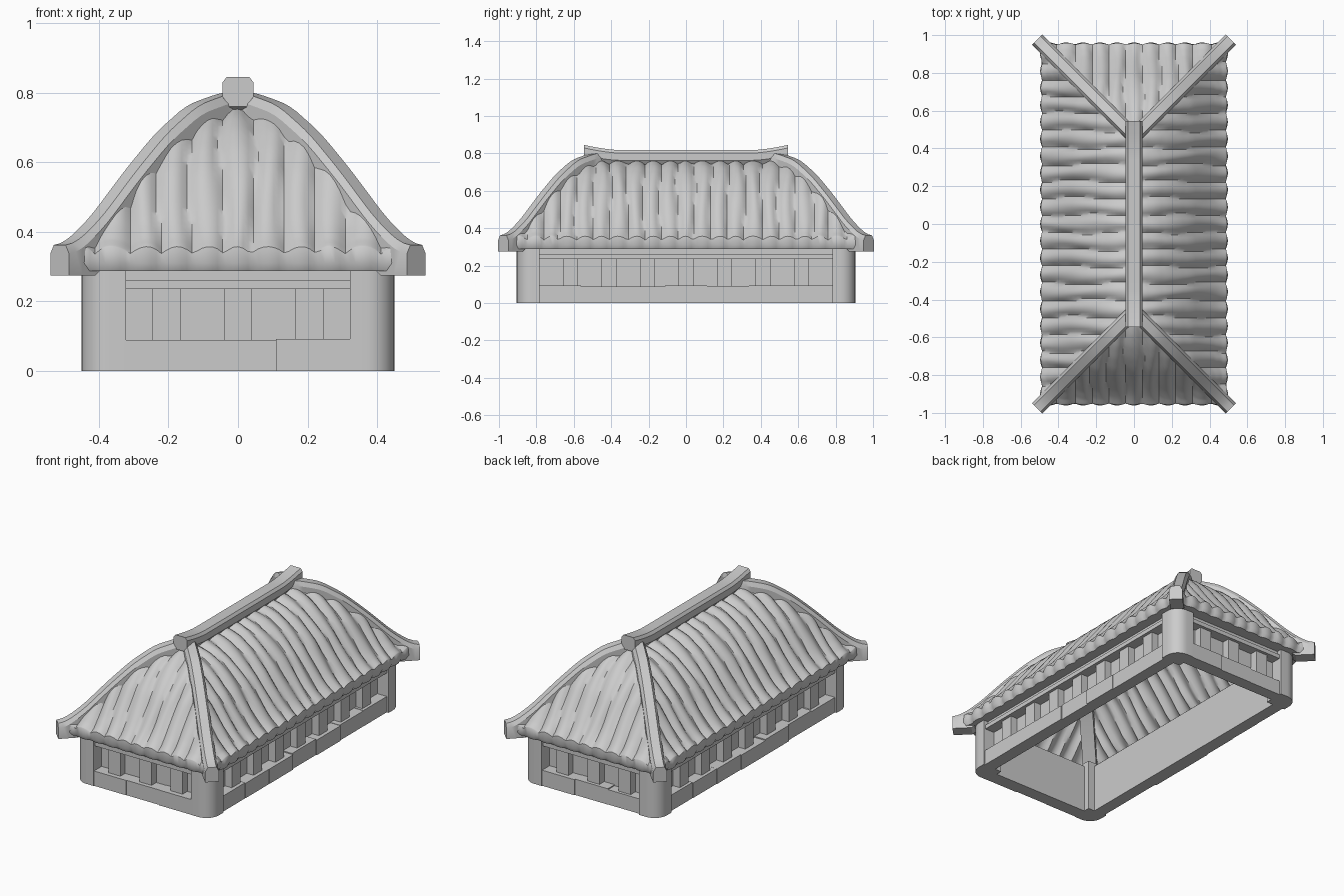
import bpy, bmesh, math, random
from mathutils import Matrix, Vector

random.seed(4)
cube = bpy.data.objects.get("Cube")
if cube:
    bpy.data.objects.remove(cube, do_unlink=True)

grey = bpy.data.materials.new("plain grey")
grey.use_nodes = True
tone = (0.6, 0.6, 0.6, 1)
grey.diffuse_color = tone
grey.node_tree.nodes["Principled BSDF"].inputs["Base Color"].default_value = tone


def finish(name, bm, smooth=None):
    mesh = bpy.data.meshes.new(name)
    bm.to_mesh(mesh)
    bm.free()
    mesh.materials.append(grey)
    obj = bpy.data.objects.new(name, mesh)
    bpy.context.collection.objects.link(obj)
    if smooth:
        bpy.ops.object.select_all(action="DESELECT")
        obj.select_set(True)
        bpy.context.view_layer.objects.active = obj
        bpy.ops.object.shade_smooth_by_angle(angle=math.radians(smooth))
    return obj


def add_box(bm, low, high, turn):
    low, high = Vector(low), Vector(high)
    size = Matrix.Diagonal((*(high - low), 1))
    bmesh.ops.create_cube(bm, size=1, matrix=turn @ Matrix.Translation((low + high) / 2) @ size)


def loft(name, rings, smooth):
    """Skin a row of closed rings and cap both ends."""
    bm = bmesh.new()
    rows = [[bm.verts.new(p) for p in ring] for ring in rings]
    n = len(rows[0])
    for a, b in zip(rows, rows[1:]):
        for i in range(n):
            bm.faces.new((a[i], a[(i + 1) % n], b[(i + 1) % n], b[i]))
    bm.faces.new(rows[0])
    bm.faces.new(rows[-1])
    bmesh.ops.recalc_face_normals(bm, faces=bm.faces)
    return finish(name, bm, smooth)


def height(profile, t):
    for (a, za), (b, zb) in zip(profile, profile[1:]):
        if t <= b:
            return za + (zb - za) * (t - a) / (b - a)
    return profile[-1][1]


# Walls: base course, posts, recessed panels and beams
HALF = 0.464
PITCH = 0.206
sides = (("front", 0.905, 0.327), ("right", 0.45, 0.787), ("back", 0.905, 0.327), ("left", 0.45, 0.787))
for k, (side, d, half) in enumerate(sides):
    turn = Matrix.Rotation(-k * math.pi / 2, 4, "Z")

    def band(part, boxes):
        bm = bmesh.new()
        for low, high in boxes:
            add_box(bm, low, high, turn)
        finish(side + "_" + part, bm)

    blocks = []
    count = 3 if half < 0.5 else 7
    for i in range(count):
        a, b = (-half + 2 * half * j / count for j in (i, i + 1))
        out = d - random.uniform(0, 0.014)
        blocks.append(((a, -out, 0), (b, -d + 0.085, random.uniform(0.088, 0.096))))
    band("base_stones", blocks)
    reach = int(half / PITCH)
    band("posts", [((i * PITCH - 0.04, -d + 0.03, 0.08), (i * PITCH + 0.04, -d + 0.08, 0.25))
                   for i in range(-reach, reach + 1)])
    band("panel", [((-half, -d + 0.075, 0.08), (half, -d + 0.085, 0.29))])
    band("beam", [((-half, -d + 0.012, 0.235), (half, -d + 0.08, 0.26)),
                  ((-half, -d + 0.03, 0.26), (half, -d + 0.08, 0.295))])

# Corner pillars with a rounded outer corner
for name, sx, sy in (("front_right", -1, -1), ("front_left", 1, -1), ("back_right", -1, 1), ("back_left", 1, 1)):
    r = 0.08
    outline = [(0.45 - r + r * math.cos(a), 0.905 - r + r * math.sin(a))
               for a in (i * math.pi / 16 for i in range(9))]
    outline += [(0.322, 0.905), (0.322, 0.782), (0.45, 0.782)]
    loft(name + "_pillar", [[(x * sx, y * sy, z) for x, y in outline] for z in (0, 0.31)], 30)

    # Hip beam curving down to the corner
    hip = [(0.0, 0.805), (0.04, 0.798), (0.13, 0.765), (0.22, 0.685), (0.31, 0.575),
           (0.41, 0.44), (0.48, 0.37), (0.513, 0.36)]
    rings = []
    for i in range(28):
        t = 0.513 * i / 27
        z = (height(hip, max(t - 0.02, 0)) + height(hip, t) + height(hip, min(t + 0.02, 0.513))) / 3
        base = max(0.275, z - 0.14)
        ring = []
        for w, h in ((-0.027, base), (-0.027, z - 0.025), (-0.017, z),
                     (0.017, z), (0.027, z - 0.025), (0.027, base)):
            ring.append(((t + w) * sx, (HALF + t - w) * sy, h))
        rings.append(ring)
    loft(name + "_hip_beam", rings, 30)

# Ridge beam with upturned ends
rings = []
for i in range(33):
    y = -0.545 + 1.09 * i / 32
    lift = 0.027 * max(0, (abs(y) - 0.36) / 0.185) ** 1.5
    top = 0.818 + lift
    half_section = [(0.025, 0.74), (0.027, top - 0.08), (0.045, top - 0.055),
                    (0.045, top - 0.016), (0.033, top)]
    # The beam is undercut beyond the roof top
    if abs(y) > 0.53:
        half_section[0] = (0.025, top - 0.085)
    rings.append([(x, y, z) for x, z in half_section] + [(-x, y, z) for x, z in reversed(half_section)])
loft("ridge_beam", rings, 25)

# Tiled roof slopes
slope = [(0, 0.74), (0.05, 0.735), (0.11, 0.712), (0.17, 0.675), (0.23, 0.625), (0.29, 0.563),
         (0.35, 0.483), (0.41, 0.405), (0.45, 0.362), (0.485, 0.335)]
EAVE = 0.485
TILE = 0.09


def roof_slope(name, length, turn, edge):
    """Ribbed slope whose columns begin at the hip line and end in a soffit."""
    bm = bmesh.new()
    total = length + EAVE
    cols = 2 * round(total / 0.0145)
    rows = []
    for i in range(cols + 1):
        u = -total + 2 * total * i / cols
        start = max(0, abs(u) - length)
        row = []
        for j in range(23):
            t = start + (EAVE - start) * j / 22
            steep = (height(slope, t + 0.01) - height(slope, t - 0.01 if t > 0.01 else 0)) / 0.02
            normal = Vector((-steep, 1)).normalized()
            wave = u + 0.008 * math.sin(t * 14 + 3 * math.sin(u * 9))
            bump = 0.024 * abs(math.cos(math.pi * wave / TILE)) ** 0.8
            row.append((t + normal.x * bump, height(slope, t) + normal.y * bump))
        lip = 0.012 * abs(math.cos(math.pi * u / TILE))
        row += [(EAVE + lip, 0.31), (EAVE - 0.012 + lip, 0.288), (max(0.40, start), 0.288)]
        rows.append([bm.verts.new(turn @ Vector((u, -(edge + t), z))) for t, z in row])
    for a, b in zip(rows, rows[1:]):
        for j in range(len(a) - 1):
            bm.faces.new((a[j], a[j + 1], b[j + 1], b[j]))
    bm.normal_update()
    if sum(f.normal.z * f.calc_area() for f in bm.faces) < 0:
        bmesh.ops.reverse_faces(bm, faces=bm.faces)
    finish(name, bm, 40)


for k, (side, d, half) in enumerate(sides):
    long_side = k % 2 == 1
    roof_slope(side + "_roof_slope", HALF if long_side else 0,
               Matrix.Rotation(-k * math.pi / 2, 4, "Z"), 0 if long_side else HALF)
